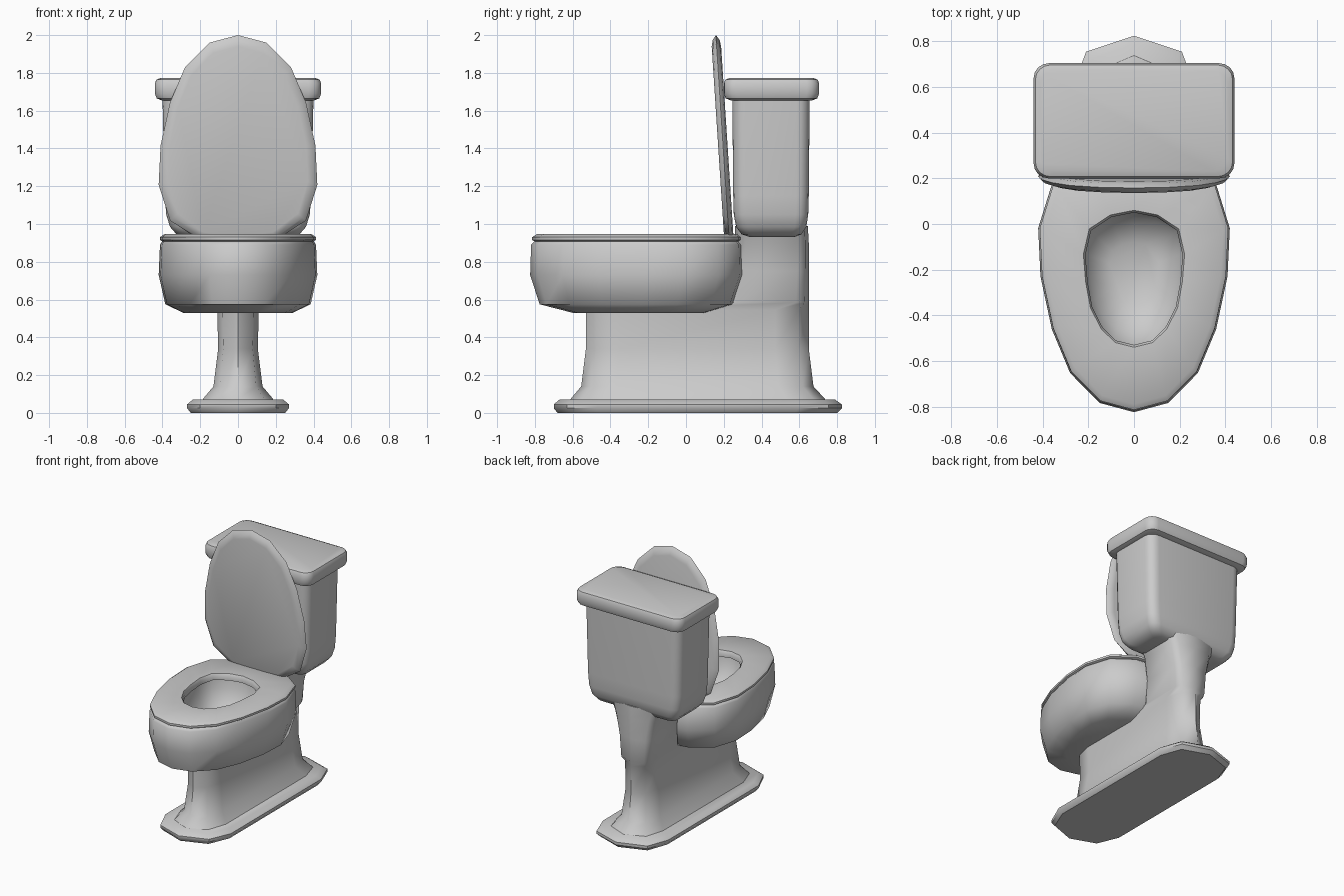
import bpy, bmesh, math

if "Cube" in bpy.data.objects:
    bpy.data.objects.remove(bpy.data.objects["Cube"])


def mirrored(half):
    """Close a half outline (front to back, x >= 0) across x = 0, fitted to -1..1."""
    w = max(x for x, y in half)
    a, b = half[0][1], half[-1][1]
    pts = half + [(-x, y) for x, y in half[-2:0:-1]]
    return [(x / w, (2 * y - a - b) / (b - a)) for x, y in pts]


def rounded_box(rx, ry, n=4):
    """Rounded rectangle outline in -1..1."""
    pts = []
    for k, (sx, sy) in enumerate([(1, 1), (-1, 1), (-1, -1), (1, -1)]):
        for i in range(n + 1):
            a = math.pi / 2 * (k + i / n)
            pts.append((sx * (1 - rx) + rx * math.cos(a), sy * (1 - ry) + ry * math.sin(a)))
    return pts


def loft(name, rings, angle=40, closed=False, place=None):
    """Skin rings of (outline, half width, y min, y max, z)."""
    bm = bmesh.new()
    loops = []
    for outline, w, y0, y1, z in rings:
        loop = []
        for x, y in outline:
            p = (x * w, (y0 + y1) / 2 + y * (y1 - y0) / 2, z)
            loop.append(bm.verts.new(place(*p) if place else p))
        loops.append(loop)
    pairs = list(zip(loops, loops[1:]))
    if closed:
        pairs.append((loops[-1], loops[0]))
    else:
        bm.faces.new(loops[0])
        bm.faces.new(loops[-1])
    n = len(loops[0])
    for a, b in pairs:
        for i in range(n):
            j = (i + 1) % n
            bm.faces.new((a[i], a[j], b[j], b[i]))
    bmesh.ops.recalc_face_normals(bm, faces=bm.faces)
    mesh = bpy.data.meshes.new(name)
    bm.to_mesh(mesh)
    bm.free()
    obj = bpy.data.objects.new(name, mesh)
    bpy.context.collection.objects.link(obj)
    bpy.ops.object.select_all(action='DESELECT')
    obj.select_set(True)
    bpy.context.view_layer.objects.active = obj
    bpy.ops.object.shade_smooth_by_angle(angle=math.radians(angle))
    return obj


# Shared outlines
OVAL = mirrored([(0, -.82), (.15, -.78), (.28, -.65), (.36, -.46), (.41, -.23),
                 (.42, -.02), (.36, .17), (.21, .28), (0, .31)])
HOLE = mirrored([(0, -.53), (.08, -.51), (.14, -.45), (.185, -.36), (.205, -.25),
                 (.215, -.13), (.19, -.02), (.10, .04), (0, .06)])
FOOT = mirrored([(0, -.70), (.2, -.63), (.27, -.47), (.27, .60), (.21, .76), (0, .83)])
TANK = rounded_box(.18, .33)
LID = rounded_box(.15, .26)

# Base plate
loft("base_plate", [
    (FOOT, .25, -.68, .80, 0), (FOOT, .27, -.70, .825, .025),
    (FOOT, .27, -.70, .825, .045), (FOOT, .24, -.67, .79, .07)])

# Pedestal, stepping back inside the bowl into the column under the tank
loft("pedestal", [
    (FOOT, .19, -.62, .745, .06), (FOOT, .185, -.61, .735, .075),
    (FOOT, .13, -.555, .675, .14), (FOOT, .105, -.53, .65, .34),
    (FOOT, .11, -.53, .65, .545), (FOOT, .12, .2, .65, .585),
    (FOOT, .135, .24, .65, .75), (FOOT, .17, .26, .65, .9),
    (FOOT, .21, .26, .645, .99)], 50)

# Bowl with hollow inside
loft("bowl", [
    (OVAL, .29, -.60, .11, .53), (OVAL, .385, -.775, .26, .575),
    (OVAL, .42, -.825, .315, .73), (OVAL, .413, -.82, .31, .89),
    (OVAL, .40, -.80, .29, .91), (HOLE, .25, -.57, .10, .91),
    (HOLE, .245, -.56, .09, .82), (HOLE, .20, -.48, .03, .69),
    (HOLE, .11, -.36, -.08, .62)], 55)

# Seat ring
loft("seat", [
    (OVAL, .395, -.795, .285, .905), (OVAL, .413, -.815, .31, .915),
    (OVAL, .413, -.815, .31, .93), (OVAL, .39, -.79, .285, .946),
    (HOLE, .222, -.54, .06, .946), (HOLE, .213, -.53, .05, .93),
    (HOLE, .213, -.53, .05, .90)], 45, closed=True)


# Raised seat cover: the same oval stood upright, leaning slightly forward
def upright(x, y, t):
    z = 1.18 - y
    return (x, .227 - .065 * (z - .94) + t, max(z, .92))


loft("seat_cover", [
    (OVAL, .37, -.76, .25, -.026), (OVAL, .40, -.795, .28, -.018),
    (OVAL, .42, -.82, .30, 0), (OVAL, .40, -.795, .28, .018),
    (OVAL, .37, -.76, .25, .024)], 50, place=upright)

# Tank
loft("tank", [
    (TANK, .27, .34, .57, .93), (TANK, .325, .295, .61, .945),
    (TANK, .36, .265, .637, .985), (TANK, .38, .253, .647, .05 + 1),
    (TANK, .388, .25, .65, 1.15), (TANK, .40, .245, .655, 1.68)])

# Tank lid
loft("tank_lid", [
    (LID, .405, .235, .67, 1.655), (LID, .43, .21, .695, 1.665),
    (LID, .44, .20, .705, 1.69), (LID, .44, .20, .705, 1.745),
    (LID, .432, .208, .697, 1.764), (LID, .41, .23, .675, 1.773)])
